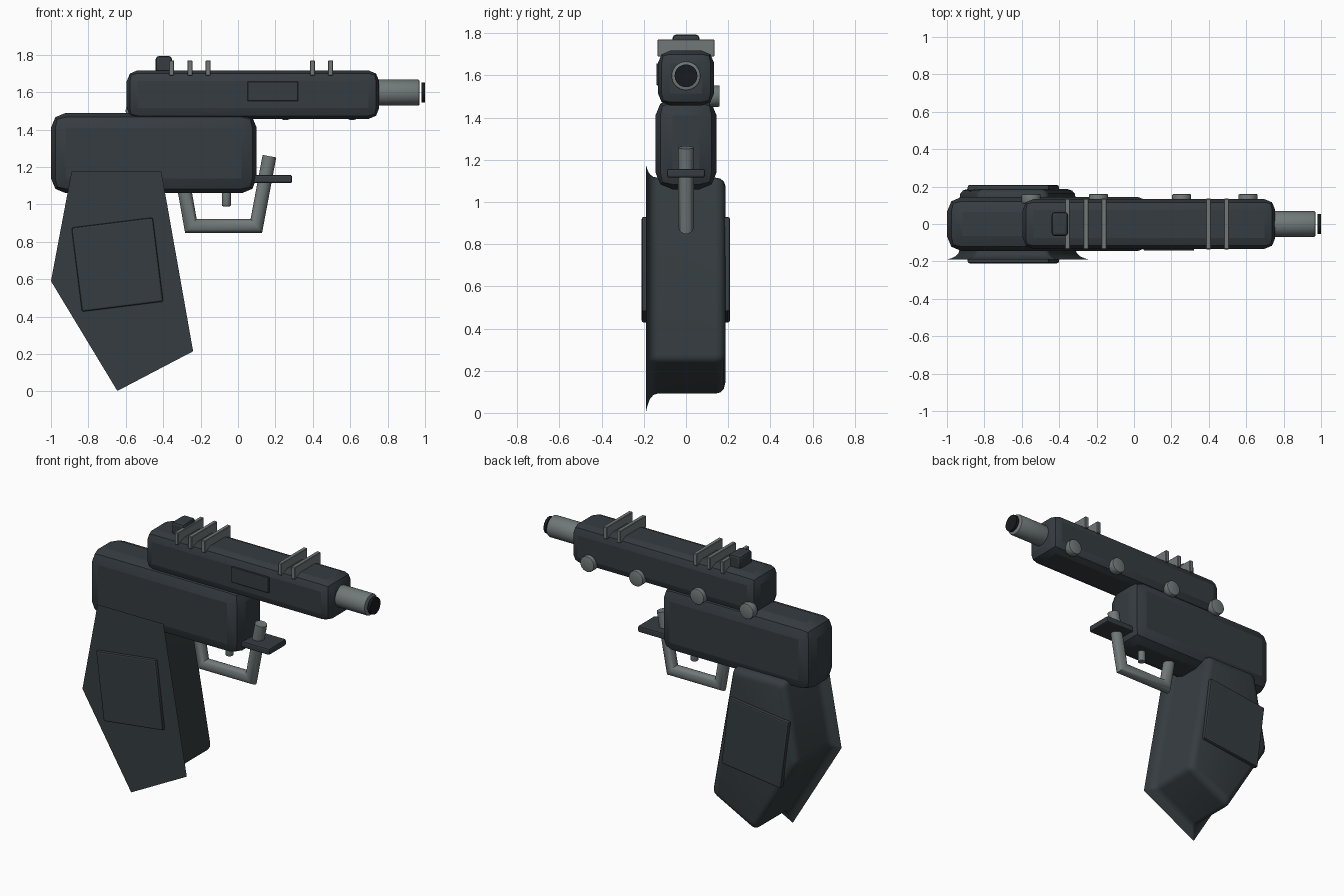
import bpy, bmesh, math
from mathutils import Vector, Matrix

if "Cube" in bpy.data.objects:
    bpy.data.objects.remove(bpy.data.objects["Cube"])


def material(name, rgb):
    m = bpy.data.materials.new(name)
    m.diffuse_color = (*rgb, 1)
    m.use_nodes = True
    m.node_tree.nodes["Principled BSDF"].inputs["Base Color"].default_value = m.diffuse_color
    return m


GUNMETAL = material("gunmetal", (0.036, 0.045, 0.053))
GRIP = material("grip_dark", (0.036, 0.046, 0.051))
STEEL = material("steel_grey", (0.165, 0.19, 0.19))
BLACK = material("muzzle_black", (0.009, 0.011, 0.013))


def finish(bm, name, mat, angle=20):
    bmesh.ops.recalc_face_normals(bm, faces=bm.faces)
    me = bpy.data.meshes.new(name)
    bm.to_mesh(me)
    bm.free()
    me.materials.append(mat)
    ob = bpy.data.objects.new(name, me)
    bpy.context.collection.objects.link(ob)
    bpy.ops.object.select_all(action='DESELECT')
    ob.select_set(True)
    bpy.context.view_layer.objects.active = ob
    bpy.ops.object.shade_smooth_by_angle(angle=math.radians(angle))
    return ob


def box(name, mat, lo, hi, bevel=0, segments=2, turn=0):
    """Bevelled box between two corners, optionally turned about y."""
    lo, hi = Vector(lo), Vector(hi)
    bm = bmesh.new()
    bmesh.ops.create_cube(bm, size=1)
    bmesh.ops.scale(bm, vec=hi - lo, verts=bm.verts)
    if bevel:
        bmesh.ops.bevel(bm, geom=bm.edges[:], offset=bevel, segments=segments,
                        profile=0.5, affect='EDGES')
    bmesh.ops.rotate(bm, matrix=Matrix.Rotation(math.radians(turn), 3, 'Y'), verts=bm.verts)
    bmesh.ops.translate(bm, vec=(lo + hi) / 2, verts=bm.verts)
    return finish(bm, name, mat)


def cylinder(name, mat, start, end, radius, bevel=0, sides=32):
    start, end = Vector(start), Vector(end)
    axis = end - start
    bm = bmesh.new()
    bmesh.ops.create_cone(bm, cap_ends=True, segments=sides, radius1=radius,
                          radius2=radius, depth=axis.length)
    if bevel:
        rims = [e for e in bm.edges if abs(e.verts[0].co.z - e.verts[1].co.z) < 1e-5]
        bmesh.ops.bevel(bm, geom=rims, offset=bevel, segments=2, profile=0.5, affect='EDGES')
    turn = Vector((0, 0, 1)).rotation_difference(axis).to_matrix()
    bmesh.ops.rotate(bm, matrix=turn, verts=bm.verts)
    bmesh.ops.translate(bm, vec=(start + end) / 2, verts=bm.verts)
    return finish(bm, name, mat, 35)


def loft(bm, rings):
    """Skin a list of equal-length rings and cap both ends."""
    rows = [[bm.verts.new(p) for p in r] for r in rings]
    n = len(rows[0])
    for a, b in zip(rows, rows[1:]):
        for i in range(n):
            j = (i + 1) % n
            bm.faces.new((a[i], a[j], b[j], b[i]))
    bm.faces.new(rows[0])
    bm.faces.new(rows[-1][::-1])


def inset_ring(outline, y, inset, r):
    """Outline (clockwise in x, z) moved inward, with corners rounded by r."""
    pts = [Vector(p) for p in outline]
    n = len(pts)
    corners = []
    for i, p in enumerate(pts):
        d1 = (p - pts[i - 1]).normalized()
        d2 = (pts[(i + 1) % n] - p).normalized()
        n1, n2 = Vector((d1.y, -d1.x)), Vector((d2.y, -d2.x))
        corners.append(p + (n1 + n2) * inset / (1 + n1.dot(n2)))
    ring = []
    for i, c in enumerate(corners):
        a = c + (corners[i - 1] - c).normalized() * r
        b = c + (corners[(i + 1) % n] - c).normalized() * r
        for t in (0, 0.33, 0.67, 1):
            q = a * (1 - t) ** 2 + c * 2 * t * (1 - t) + b * t * t
            ring.append((q.x, y, q.y))
    return ring


# Frame and slide
box("frame", GUNMETAL, (-1.0, -0.145, 1.06), (0.10, 0.145, 1.49), 0.08)
box("slide", GUNMETAL, (-0.595, -0.133, 1.457), (0.755, 0.133, 1.717), 0.058)
box("slide_panel", GUNMETAL, (0.05, -0.141, 1.553), (0.322, -0.128, 1.657), 0.003, 1)

# Barrel and muzzle
cylinder("barrel", STEEL, (0.70, 0, 1.598), (0.97, 0, 1.598), 0.069, 0.006)
cylinder("muzzle", BLACK, (0.982, 0, 1.598), (1.0, 0, 1.598), 0.054)

# Cooling ribs and rear sight on top of the slide
for i, x in enumerate((-0.355, -0.257, -0.16, 0.398, 0.495)):
    box(f"rib_{i + 1}", STEEL, (x - 0.013, -0.135, 1.69), (x + 0.013, 0.135, 1.77), 0.003, 1)
box("rear_sight", GUNMETAL, (-0.44, -0.064, 1.70), (-0.353, 0.064, 1.793), 0.016)

# Round screws along the back side
for i, x in enumerate((-0.55, -0.19, 0.255, 0.61)):
    cylinder(f"screw_{i + 1}", STEEL, (x, 0.11, 1.502), (x, 0.16, 1.502), 0.051, 0.006, 24)

# Grip: flared front plate running into a rounded body
outline = [(-0.89, 1.175), (-0.41, 1.175), (-0.24, 0.215), (-0.645, 0.003), (-1.0, 0.59)]
layers = [(-0.19, 0, 0.001), (-0.183, 0.022, 0.006), (-0.172, 0.043, 0.015),
          (-0.155, 0.056, 0.025), (-0.135, 0.06, 0.03), (0.14, 0.06, 0.03),
          (0.162, 0.064, 0.03), (0.179, 0.077, 0.03), (0.187, 0.10, 0.03)]
bm = bmesh.new()
loft(bm, [inset_ring(outline, *layer) for layer in layers])
finish(bm, "grip", GRIP, 40)

# Grip panels on both sides
for side, y0, y1 in (("front", -0.21, -0.18), ("back", 0.175, 0.208)):
    box(f"grip_panel_{side}", GRIP, (-0.864, y0, 0.452), (-0.426, y1, 0.905), 0.01, 2, -7.1)

# Trigger guard: bent tube with mitred corners
path = [Vector(p) for p in ((-0.29, 0, 1.10), (-0.252, 0, 0.885), (0.098, 0, 0.885), (0.168, 0, 1.258))]
dirs = [(b - a).normalized() for a, b in zip(path, path[1:])]
rings = []
for i, p in enumerate(path):
    d1, d2 = dirs[max(i - 1, 0)], dirs[min(i, len(dirs) - 1)]
    t = (d1 + d2).normalized()
    across = Vector((-t.z, 0, t.x)) / t.dot(d1)
    rings.append([p + 0.037 * (across * math.cos(k * math.tau / 20)
                               + Vector((0, 1, 0)) * math.sin(k * math.tau / 20))
                  for k in range(20)])
bm = bmesh.new()
loft(bm, rings)
finish(bm, "trigger_guard", STEEL, 35)

# Trigger and front lever plate
cylinder("trigger", STEEL, (-0.062, 0, 0.99), (-0.062, 0, 1.10), 0.024, 0.006, 16)
box("front_plate", GUNMETAL, (0.06, -0.09, 1.115), (0.29, 0.09, 1.157), 0.01)
